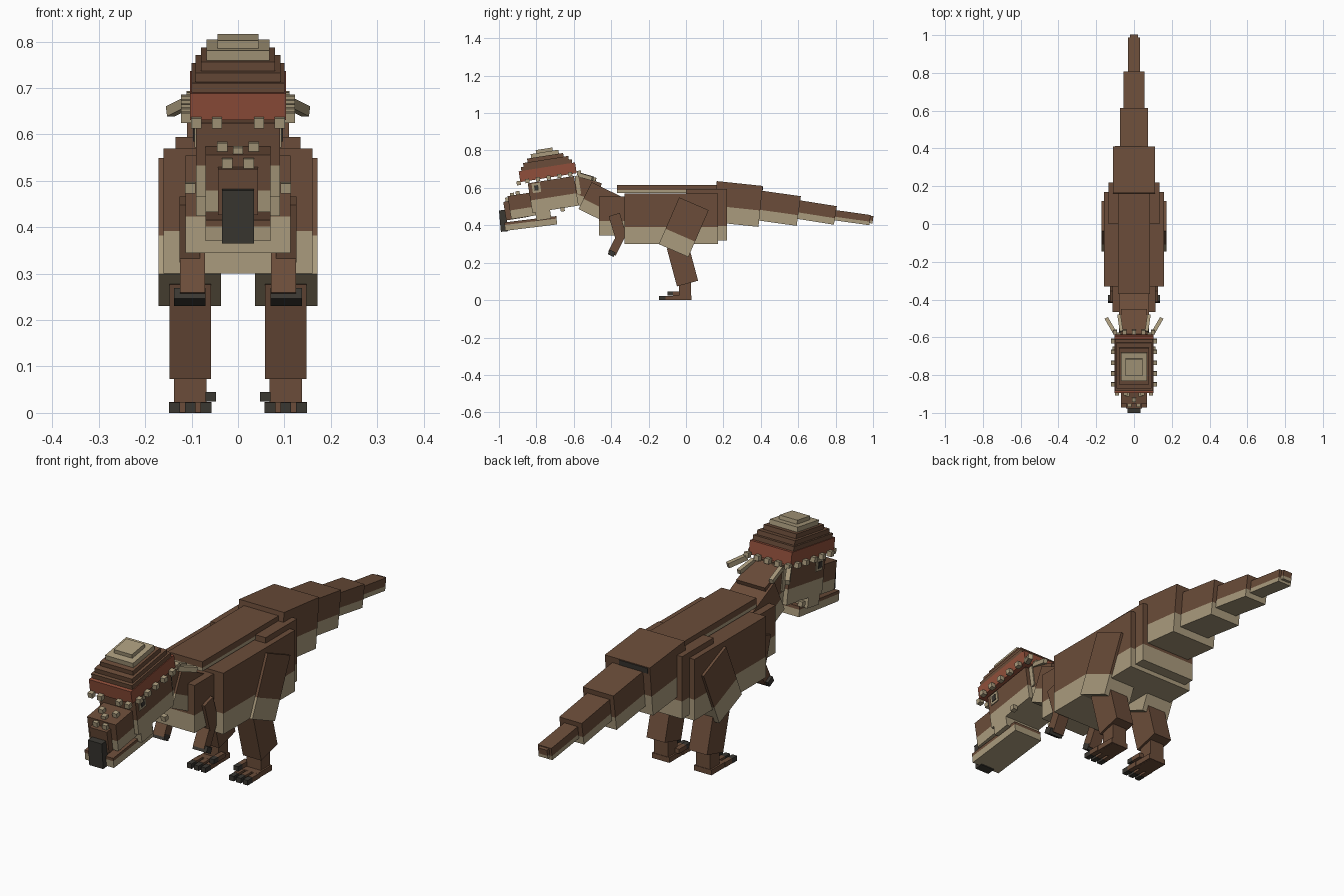
import bpy, bmesh, math
from mathutils import Matrix, Vector

old = bpy.data.objects.get("Cube")
if old:
    bpy.data.objects.remove(old, do_unlink=True)


def material(name, rgb):
    m = bpy.data.materials.new(name)
    m.diffuse_color = (*rgb, 1)
    m.use_nodes = True
    bsdf = m.node_tree.nodes["Principled BSDF"]
    bsdf.inputs["Base Color"].default_value = (*rgb, 1)
    bsdf.inputs["Roughness"].default_value = 0.9
    return m


BROWN = material("hide_brown", (0.145, 0.073, 0.041))
TAN = material("belly_tan", (0.402, 0.328, 0.205))
RED = material("dome_red", (0.28, 0.078, 0.043))
DARK = material("claw_dark", (0.042, 0.038, 0.031))


def block(name, centre, size, tilt=0, mat=BROWN, split=0, low=TAN, turn=0):
    """Box tilted about x; faces below the split fraction take the low colour."""
    bm = bmesh.new()
    bmesh.ops.create_cube(bm, size=1)
    if split:
        bmesh.ops.bisect_plane(bm, geom=bm.verts[:] + bm.edges[:] + bm.faces[:],
                               plane_co=(0, 0, split - 0.5), plane_no=(0, 0, 1))
        for f in bm.faces:
            f.material_index = int(f.calc_center_median().z < split - 0.5)
    bm.transform(Matrix.Diagonal((*size, 1)))
    bm.transform(Matrix.Rotation(math.radians(turn), 4, 'Z') @
                 Matrix.Rotation(math.radians(tilt), 4, 'X'))
    me = bpy.data.meshes.new(name)
    bm.to_mesh(me)
    bm.free()
    me.materials.append(mat)
    if split:
        me.materials.append(low)
    ob = bpy.data.objects.new(name, me)
    ob.location = centre
    bpy.context.collection.objects.link(ob)
    return ob


def pair(name, centre, size, tilt=0, turn=0, **kw):
    """Same block on the left (+x) and right (-x)."""
    x, y, z = centre
    block("left_" + name, (x, y, z), size, tilt, turn=turn, **kw)
    block("right_" + name, (-x, y, z), size, tilt, turn=-turn, **kw)


# Trunk
block("body", (0, -0.08, 0.435), (0.32, 0.50, 0.27), split=0.34)
block("hips", (0, 0.11, 0.457), (0.27, 0.22, 0.275), split=0.28)
block("back_ridge", (0, -0.10, 0.595), (0.17, 0.54, 0.042), split=0.35)
block("chest", (0, -0.39, 0.45), (0.226, 0.15, 0.21), split=0.37)
block("neck_base", (0, -0.45, 0.515), (0.16, 0.20, 0.16), -26, split=0.38)
block("neck_upper", (0, -0.54, 0.575), (0.14, 0.14, 0.15), -18, split=0.35)

# Tail: centre y, centre z, width, length, height, tilt, split
tail = [(0.276, 0.514, 0.22, 0.247, 0.22, -6, 0.40),
        (0.484, 0.493, 0.15, 0.24, 0.16, -8, 0.36),
        (0.69, 0.47, 0.11, 0.22, 0.10, -9, 0.35),
        (0.875, 0.443, 0.066, 0.22, 0.055, -8, 0.35),
        (0.982, 0.432, 0.044, 0.035, 0.04, -8, 0.35)]
for i, (y, z, w, l, h, t, s) in enumerate(tail):
    block(f"tail_{i + 1}", (0, y, z), (w, l, h), t, split=s)
block("tail_patch", (-0.03, 0.408, 0.595), (0.14, 0.006, 0.025), -6, mat=DARK)

# Legs and feet
pair("thigh", (0.104, -0.012, 0.39), (0.135, 0.172, 0.273), -23.5, split=0.33)
pair("shin", (0.103, -0.019, 0.19), (0.09, 0.117, 0.21), 15)
pair("ankle", (0.103, -0.005, 0.06), (0.07, 0.066, 0.12))
pair("foot", (0.103, -0.02, 0.012), (0.085, 0.10, 0.023))
for i, dx in enumerate((-0.034, 0, 0.034)):
    pair(f"toe_{i + 1}", (0.103 + dx, -0.085, 0.012), (0.023, 0.05, 0.022))
    pair(f"toe_claw_{i + 1}", (0.103 + dx, -0.126, 0.011), (0.023, 0.036, 0.022), mat=DARK)
pair("inner_toe", (0.059, -0.045, 0.035), (0.023, 0.05, 0.02))
pair("inner_claw", (0.059, -0.085, 0.035), (0.023, 0.03, 0.02), mat=DARK)

# Arms
pair("upper_arm", (0.104, -0.365, 0.395), (0.045, 0.062, 0.13), 17)
pair("forearm", (0.098, -0.37, 0.30), (0.054, 0.045, 0.115), -27)
pair("hand_claw", (0.104, -0.397, 0.25), (0.068, 0.035, 0.026), -27, mat=DARK)

# Head
block("skull", (0, -0.71, 0.565), (0.18, 0.25, 0.16), 9, split=0.42)
block("skull_back", (0, -0.578, 0.615), (0.15, 0.02, 0.10), 9, mat=TAN)
block("cheeks", (0, -0.765, 0.465), (0.18, 0.08, 0.07), 9, mat=TAN)
block("snout", (0, -0.875, 0.505), (0.14, 0.14, 0.125), 9, split=0.38)
block("nose", (0, -0.91, 0.485), (0.086, 0.12, 0.10), 9)
block("beak", (0, -0.976, 0.424), (0.068, 0.038, 0.115), 5, mat=DARK)
block("lower_jaw", (0, -0.83, 0.41), (0.14, 0.28, 0.045), 7, split=0.7)
pair("eye_surround", (0.09, -0.80, 0.60), (0.008, 0.045, 0.05), 9, mat=TAN)
pair("eye", (0.093, -0.80, 0.60), (0.008, 0.022, 0.028), 9, mat=DARK)

# Stepped dome, stacked along its own tilted axis
TILT = 9
ROT = Matrix.Rotation(math.radians(TILT), 3, 'X')
DOME = Vector((0, -0.735, 0.655))


def on_dome(x, y, z):
    return DOME + ROT @ Vector((x, y, z))


# name, width, length, bottom, top, colour
layers = [("dome_band", 0.206, 0.305, 0, 0.058, RED),
          ("dome_step_1", 0.20, 0.275, 0.058, 0.078, BROWN),
          ("dome_step_2", 0.184, 0.245, 0.078, 0.098, BROWN),
          ("dome_step_3", 0.16, 0.195, 0.098, 0.118, BROWN),
          ("dome_cap", 0.136, 0.15, 0.118, 0.139, TAN),
          ("dome_top", 0.088, 0.09, 0.139, 0.156, TAN)]
for name, w, l, a, b, mat in layers:
    block(name, on_dome(0, 0, (a + b) / 2), (w, l, b - a), TILT, mat=mat)

# Knobs around the dome base
KNOB = (0.022, 0.022, 0.022)
for i in range(5):
    pair(f"side_knob_{i + 1}", on_dome(0.112, -0.115 + 0.058 * i, 0.0), KNOB, TILT, mat=TAN)
    block(f"back_knob_{i + 1}", on_dome(-0.10 + 0.05 * i, 0.165, 0.0), KNOB, TILT, mat=TAN)
for i, x in enumerate((0.045, 0.09)):
    pair(f"front_knob_{i + 1}", on_dome(x, -0.162, -0.004), KNOB, TILT, mat=TAN)

# Snout and cheek knobs
for i, (x, y, z) in enumerate([(0.034, -0.90, 0.572), (0.023, -0.955, 0.538),
                               (0.103, -0.66, 0.485)]):
    pair(f"face_knob_{i + 1}", (x, y, z), KNOB, TILT, mat=TAN)
block("nose_knob", (0, -0.93, 0.562), KNOB, TILT, mat=TAN)

# Spikes at the back of the head
pair("outer_spike", (0.125, -0.535, 0.66), (0.02, 0.085, 0.022), -14, -30, mat=TAN)
pair("inner_spike", (0.073, -0.525, 0.655), (0.018, 0.09, 0.02), -14, -8, mat=TAN)
